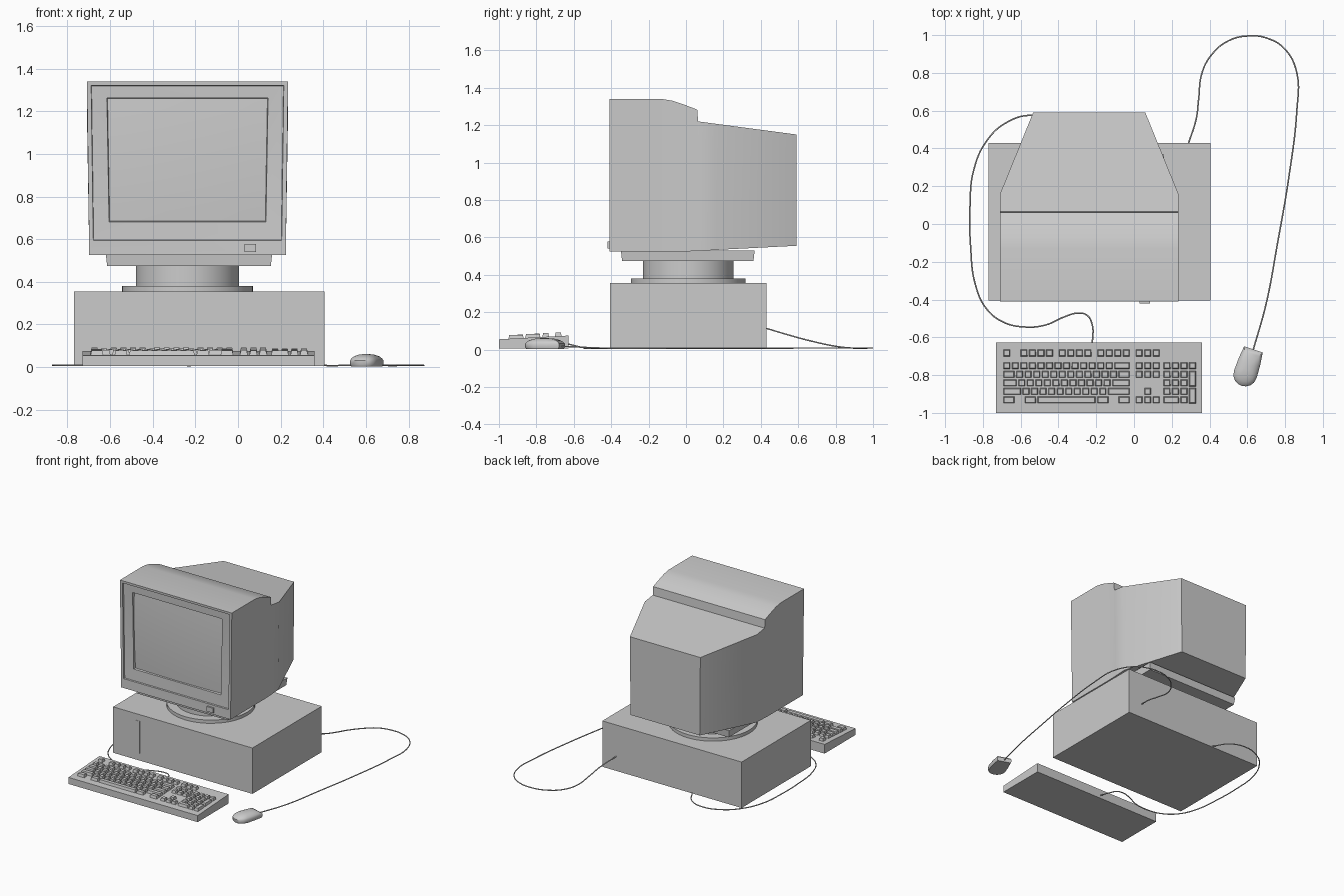
import bpy, bmesh
from math import sin, cos, pi, radians

if "Cube" in bpy.data.objects:
    bpy.data.objects.remove(bpy.data.objects["Cube"])

CX = -0.237  # monitor centre line


def finish(name, bm, smooth=None):
    bmesh.ops.recalc_face_normals(bm, faces=bm.faces)
    me = bpy.data.meshes.new(name)
    bm.to_mesh(me)
    bm.free()
    ob = bpy.data.objects.new(name, me)
    bpy.context.collection.objects.link(ob)
    if smooth:
        bpy.ops.object.select_all(action='DESELECT')
        ob.select_set(True)
        bpy.context.view_layer.objects.active = ob
        bpy.ops.object.shade_smooth_by_angle(angle=radians(smooth))
    return ob


def loft(bm, rings, cap_start=True, cap_end=True):
    vs = [[bm.verts.new(p) for p in r] for r in rings]
    n = len(vs[0])
    for a, b in zip(vs, vs[1:]):
        for i in range(n):
            j = (i + 1) % n
            bm.faces.new((a[i], a[j], b[j], b[i]))
    if cap_start:
        bm.faces.new(vs[0][::-1])
    if cap_end:
        bm.faces.new(vs[-1])


def flat_rect(x0, x1, y0, y1, z, inset=0.0):
    return [(x0 + inset, y0 + inset, z), (x1 - inset, y0 + inset, z),
            (x1 - inset, y1 - inset, z), (x0 + inset, y1 - inset, z)]


def box(name, x0, x1, y0, y1, z0, z1, inset_bottom=0.0):
    bm = bmesh.new()
    loft(bm, [flat_rect(x0, x1, y0, y1, z0, inset_bottom), flat_rect(x0, x1, y0, y1, z1)])
    return finish(name, bm)


def disc(name, r, z0, z1, n=48):
    bm = bmesh.new()
    loft(bm, [[(CX + r * cos(2 * pi * i / n), 0.012 + r * sin(2 * pi * i / n), z)
               for i in range(n)] for z in (z0, z1)])
    return finish(name, bm, 30)


def cable(name, pts):
    cu = bpy.data.curves.new(name, 'CURVE')
    cu.dimensions = '3D'
    cu.bevel_depth = 0.004
    cu.bevel_resolution = 1
    cu.resolution_u = 8
    cu.use_fill_caps = True
    sp = cu.splines.new('BEZIER')
    sp.bezier_points.add(len(pts) - 1)
    for bp, p in zip(sp.bezier_points, pts):
        bp.co = p
        bp.handle_left_type = bp.handle_right_type = 'AUTO'
    bpy.context.collection.objects.link(bpy.data.objects.new(name, cu))


# Desktop case
box("computer_case", -0.77, 0.405, -0.405, 0.43, 0.005, 0.355)
box("case_front_strip", -0.588, -0.545, -0.407, -0.40, 0.06, 0.305)

# Monitor stand
disc("stand_base_disc", 0.307, 0.355, 0.38)
disc("stand_neck", 0.242, 0.38, 0.477)
box("stand_top_plate", -0.62, 0.16, -0.348, 0.367, 0.475, 0.53, 0.006)


# Monitor housing: rectangles lofted from the screen opening to the back
def upright(y, top_w, bot_w, z0, z1):
    return [(CX - bot_w, y, z0), (CX + bot_w, y, z0), (CX + top_w, y, z1), (CX - top_w, y, z1)]


rings = [upright(-0.375, .375, .365, .685, 1.26),
         upright(-0.392, .378, .368, .682, 1.263),
         upright(-0.397, .45, .44, .597, 1.32),
         upright(-0.408, .452, .442, .595, 1.322)]
for y, z0, z1 in [(-.41, .525, 1.34), (-.13, .525, 1.34), (-.07, .525, 1.33), (0, .525, 1.306),
                  (.06, .527, 1.283), (.065, .527, 1.22), (.16, .533, 1.207)]:
    rings.append(upright(y, .472, .461, z0, z1))
rings.append(upright(.59, .297, .292, .555, 1.15))
bm = bmesh.new()
loft(bm, rings, cap_start=False)
finish("monitor_housing", bm, 25)

# Bulging screen
N = 12
bm = bmesh.new()
grid = []
for j in range(N + 1):
    v = j / N
    w = .365 + .01 * v
    grid.append([bm.verts.new((CX + w * (2 * i / N - 1),
                               -0.375 - 0.016 * (1 - ((2 * i / N - 1) ** 2 + (2 * v - 1) ** 2) / 2),
                               .685 + .575 * v)) for i in range(N + 1)])
for j in range(N):
    for i in range(N):
        bm.faces.new((grid[j][i], grid[j][i + 1], grid[j + 1][i + 1], grid[j + 1][i]))
finish("screen", bm, 30)
box("power_button", 0.03, 0.085, -0.42, -0.40, 0.54, 0.577)

# Keyboard body: sloping slab
bm = bmesh.new()
loft(bm, [[(x, -1, .005), (x, -.627, .005), (x, -.627, .075), (x, -1, .055)] for x in (-.73, .36)])
finish("keyboard_body", bm)

# Keys: (start unit, widths) blocks for each row, back to front
U, X0 = 0.0452, -0.696
NAV, PAD = 15.5, 18.75
one = lambda n: [1] * n
rows = [
    (-.683, [(0, one(1)), (2, one(4)), (6.5, one(4)), (11, one(4)), (NAV, one(3))]),
    (-.750, [(0, one(13) + [2]), (NAV, one(3)), (PAD, one(4))]),
    (-.796, [(0, [1.5] + one(12) + [1.5]), (NAV, one(3)), (PAD, one(3))]),
    (-.841, [(0, [1.75] + one(11) + [2.25]), (PAD, one(3))]),
    (-.886, [(0, [2.25] + one(10) + [2.75]), (NAV + 1, one(1)), (PAD, one(3))]),
    (-.931, [(0, [1.5]), (2.5, [1.5, 7, 1.5]), (13.5, [1.5]), (NAV, one(3)), (PAD, [2, 1])]),
]
bm = bmesh.new()


def key(x0, x1, y0, y1):
    zb = .055 + .02 * ((y0 + y1) / 2 + 1) / .373
    g = .004
    loft(bm, [flat_rect(x0, x1, y0, y1, zb - .004, g), flat_rect(x0, x1, y0, y1, zb + .019, g + .005)],
         cap_start=False)


for y, blocks in rows:
    for u, widths in blocks:
        for w in widths:
            key(X0 + u * U, X0 + (u + w) * U, y - U / 2, y + U / 2)
            u += w
for yc in (-.819, -.9085):  # tall number-pad keys
    key(X0 + (PAD + 3) * U, X0 + (PAD + 4) * U, yc - U, yc + U)
finish("keyboard_keys", bm)

# Mouse: square cable end, rounded palm end, domed top
outline = [(.052, .098), (-.052, .098), (-.06, .03), (-.063, -.04)]
outline += [(-.062 * cos(t), -.045 - .06 * sin(t)) for t in [pi * k / 8 for k in range(1, 8)]]
outline += [(.063, -.04), (.06, .03)]
bm = bmesh.new()
loft(bm, [[(x * s, y * s, z) for x, y in outline]
          for s, z in [(.95, .004), (1, .012), (1, .032), (.93, .041), (.75, .051), (.5, .058), (.2, .061)]])
mouse = finish("mouse", bm, 35)
mouse.location = (.602, -.757, 0)
mouse.rotation_euler.z = radians(-18)

# Cables
F = .008
cable("mouse_cable", [(.63, -.67, .018), (.70, -.42, F), (.76, -.1, F), (.82, .25, F), (.862, .6, F),
                      (.862, .8, F), (.80, .925, F), (.71, .982, F), (.61, .996, F), (.5, .97, F),
                      (.41, .895, F), (.36, .8, .018), (.342, .66, .048), (.33, .56, .075),
                      (.288, .425, .115)])
cable("keyboard_cable", [(-.22, -.63, .03), (-.222, -.53, F), (-.25, -.482, F), (-.30, -.472, F),
                         (-.37, -.492, F), (-.47, -.535, F), (-.58, -.545, F), (-.69, -.52, F),
                         (-.78, -.45, F), (-.84, -.32, F), (-.865, -.12, F), (-.868, .1, F),
                         (-.85, .28, F), (-.78, .44, F), (-.67, .54, F), (-.54, .575, F),
                         (-.43, .54, F), (-.35, .425, F)])
